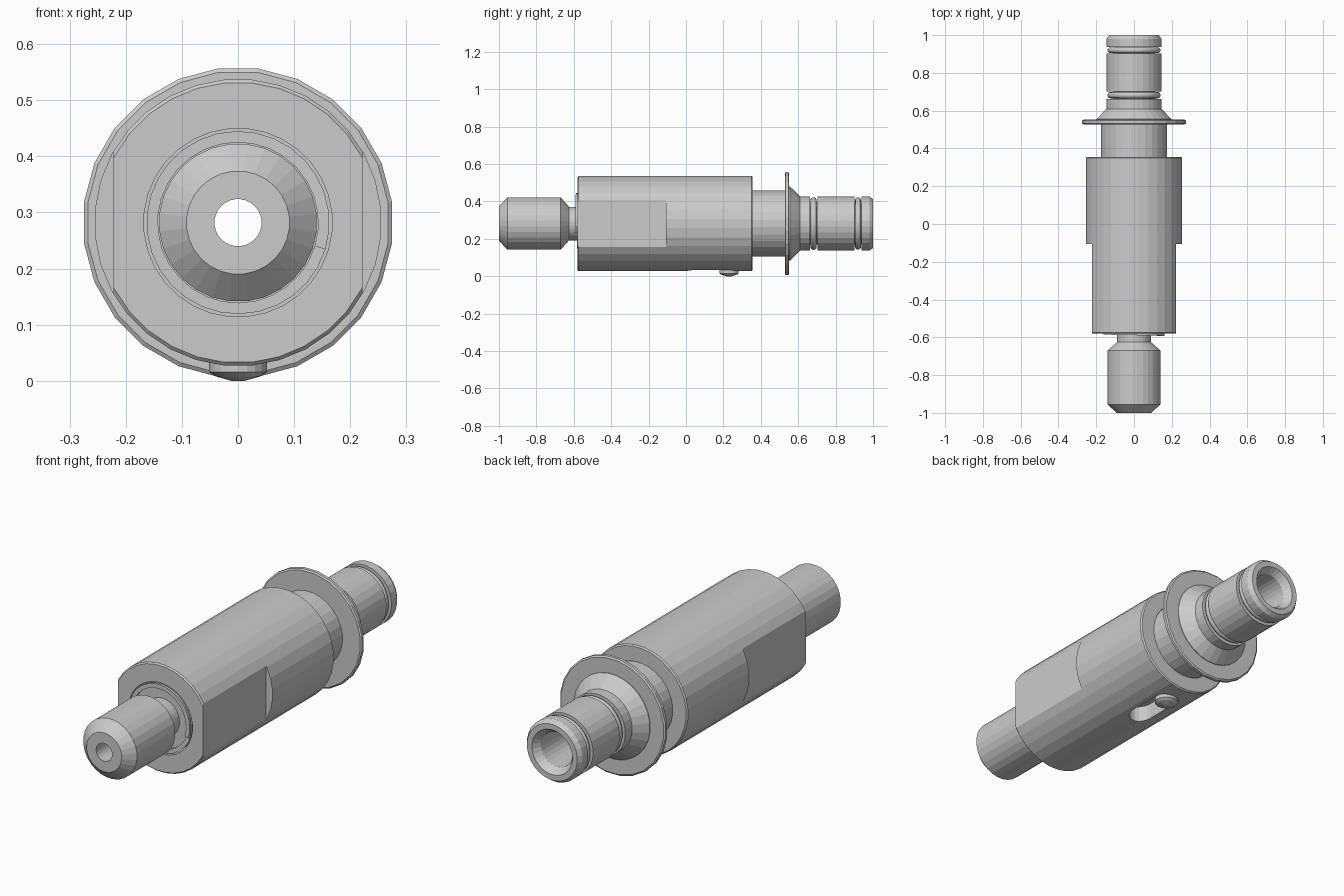
import bpy, bmesh, math
from math import cos, sin, pi, radians
from mathutils import Matrix

if "Cube" in bpy.data.objects:
    bpy.data.objects.remove(bpy.data.objects["Cube"])

AXIS_Z = 0.282  # height of the long axis


def finish(name, bm):
    bmesh.ops.recalc_face_normals(bm, faces=bm.faces)
    me = bpy.data.meshes.new(name)
    bm.to_mesh(me)
    bm.free()
    ob = bpy.data.objects.new(name, me)
    bpy.context.collection.objects.link(ob)
    return ob


def sweep(name, section, angles, closed=True, pitch=0.0):
    """Turn a closed (y, radius) section around the long axis."""
    bm = bmesh.new()
    rings = [[bm.verts.new((r * cos(a), y + pitch * i, AXIS_Z + r * sin(a)))
              for y, r in section] for i, a in enumerate(angles)]
    n, m = len(rings), len(section)
    for i in range(n if closed else n - 1):
        a, b = rings[i], rings[(i + 1) % n]
        for j in range(m):
            k = (j + 1) % m
            bm.faces.new((a[j], a[k], b[k], b[j]))
    if not closed:
        bm.faces.new(rings[0])
        bm.faces.new(rings[-1])
    return finish(name, bm)


def lathe(name, section, n):
    return sweep(name, section, [2 * pi * (i + 0.5) / n for i in range(n)])


def cut(ob, cutter):
    mod = ob.modifiers.new("cut", 'BOOLEAN')
    mod.operation, mod.object, mod.solver = 'DIFFERENCE', cutter, 'EXACT'
    bpy.context.view_layer.objects.active = ob
    bpy.ops.object.modifier_apply(modifier=mod.name)
    bpy.data.objects.remove(cutter)


def box(name, lo, hi):
    bm = bmesh.new()
    bmesh.ops.create_cube(bm, size=1)
    for v in bm.verts:
        v.co = [(l + h) / 2 + c * (h - l) for l, h, c in zip(lo, hi, v.co)]
    return finish(name, bm)


# hollow shaft with tapered nose, neck, rear cone and seal grooves
lathe("shaft", [
    (-1, 0.092), (-0.955, 0.141), (-0.67, 0.141), (-0.625, 0.09),
    (-0.565, 0.09), (-0.565, 0.162), (-0.45, 0.162), (-0.45, 0.177),
    (0.54, 0.177), (0.545, 0.2), (0.555, 0.2), (0.61, 0.146), (0.662, 0.146),
    (0.662, 0.112), (0.702, 0.112), (0.702, 0.146), (0.902, 0.146),
    (0.902, 0.112), (0.938, 0.112), (0.938, 0.146), (0.98, 0.146),
    (1, 0.132), (1, 0.106), (0.965, 0.082), (0.6, 0.082), (0.57, 0.042),
    (-1, 0.042)], 28)

# thin flange disc with softened rim
lathe("flange", [(0.528, 0.15), (0.528, 0.27), (0.533, 0.277),
                 (0.547, 0.277), (0.552, 0.27), (0.552, 0.15)], 24)

# outer sleeve with wrench flats and a slot underneath
sleeve = lathe("sleeve", [
    (-0.58, 0.168), (-0.58, 0.25), (-0.574, 0.256), (0.35, 0.256),
    (0.356, 0.25), (0.356, 0.18), (-0.48, 0.18), (-0.48, 0.168)], 32)
for s in (-1, 1):
    xs = sorted((s * 0.222, s * 0.4))
    cut(sleeve, box("flat_cutter", (xs[0], -0.7, -0.2), (xs[1], -0.107, 0.8)))

# round-ended slot cutter
bm = bmesh.new()
outline = []
for i in range(20):
    a = pi * (i if i < 10 else i - 1) / 9
    y0 = 0.23 if i < 10 else 0.05
    outline.append(bm.verts.new((0.055 * cos(a), y0 + 0.055 * sin(a), -0.1)))
face = bm.faces.new(outline)
top = bmesh.ops.extrude_face_region(bm, geom=[face])["geom"]
bmesh.ops.translate(bm, vec=(0, 0, 0.25),
                    verts=[g for g in top if isinstance(g, bmesh.types.BMVert)])
cut(sleeve, finish("slot_cutter", bm))

# domed guide pin standing in the slot
bm = bmesh.new()
prev = None
for z, r in [(0.13, 0.052), (0.016, 0.052), (0.008, 0.04), (0.0, 0.012)]:
    ring = [bm.verts.new((r * cos(2 * pi * i / 20), 0.23 + r * sin(2 * pi * i / 20), z))
            for i in range(20)]
    if prev:
        for i in range(20):
            k = (i + 1) % 20
            bm.faces.new((prev[i], prev[k], ring[k], ring[i]))
    else:
        bm.faces.new(ring)
    prev = ring
bm.faces.new(prev)
finish("guide_pin", bm)

# seal rings in the rear grooves
for name, y, minor in (("front_seal", 0.682, 0.017), ("rear_seal", 0.92, 0.016)):
    ob = lathe(name, [(y + minor * cos(2 * pi * i / 10), 0.125 + minor * sin(2 * pi * i / 10))
                      for i in range(10)], 32)
    ob.data.polygons.foreach_set("use_smooth", [True] * len(ob.data.polygons))

# spiral retaining ring around the neck
sweep("retaining_ring", [(-0.594, 0.143), (-0.594, 0.163), (-0.582, 0.163), (-0.582, 0.143)],
      [radians(-17 + 12 * i) for i in range(40)], closed=False, pitch=0.0006)
